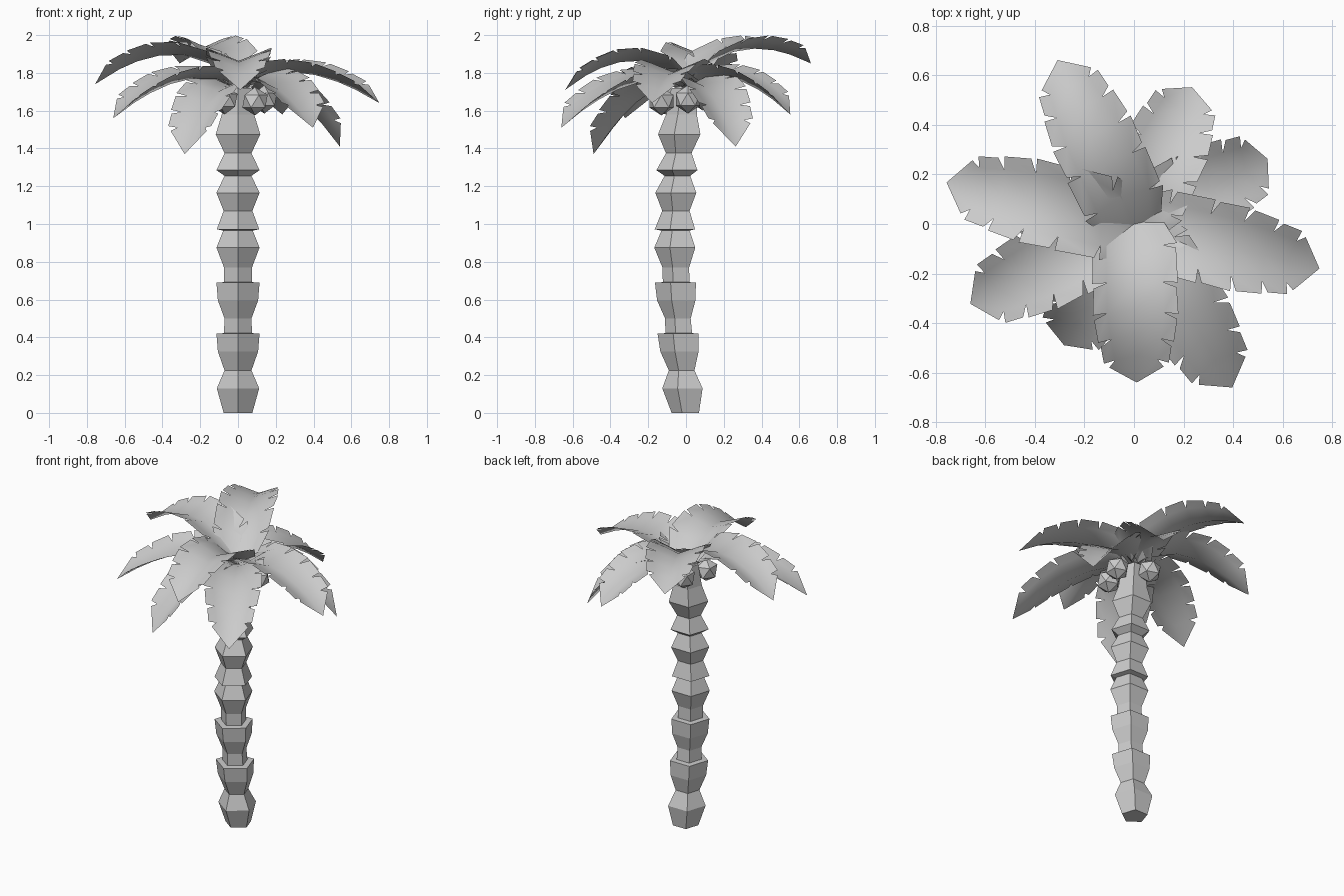
import bpy, bmesh, math
from mathutils import Vector

if "Cube" in bpy.data.objects:
    bpy.data.objects.remove(bpy.data.objects["Cube"])


def make_object(name, bm, smooth=False):
    me = bpy.data.meshes.new(name)
    for f in bm.faces:
        f.smooth = smooth
    bm.to_mesh(me)
    bm.free()
    ob = bpy.data.objects.new(name, me)
    bpy.context.collection.objects.link(ob)
    return ob


# Trunk: five-sided stacked cups (height, radius), bowed toward the front
profile = [(0, .08), (.13, .118), (.225, .075), (.325, .112), (.42, .12), (.422, .078),
           (.5, .075), (.595, .112), (.69, .12), (.692, .078), (.77, .078), (.875, .12),
           (.965, .082), (.972, .118), (1.07, .08), (1.165, .12), (1.255, .075),
           (1.285, .12), (1.375, .075), (1.475, .124), (1.58, .09), (1.72, .075)]
bm = bmesh.new()
rings = []
for z, r in profile:
    cy = .004 - .052 * math.sin(math.pi * min(z / 1.8, 1))
    rings.append([bm.verts.new((r * math.cos(a), cy + r * math.sin(a), z))
                  for a in (math.radians(-90 + 72 * k) for k in range(5))])
for lo, hi in zip(rings, rings[1:]):
    for k in range(5):
        j = (k + 1) % 5
        bm.faces.new((lo[k], lo[j], hi[j], hi[k]))
bm.faces.new(rings[0][::-1])
bm.faces.new(rings[-1])
make_object("trunk", bm)

# Coconuts under the crown
for i, loc in enumerate([(.14, .01, 1.66), (.09, -.13, 1.65), (-.07, -.11, 1.655), (-.045, .09, 1.675)]):
    bm = bmesh.new()
    bmesh.ops.create_icosphere(bm, subdivisions=1, radius=.075)
    make_object(f"coconut_{i + 1}", bm).location = loc


# Frond: arched V-section sheet with notched edges and a pointed tip
def frond(name, angle, reach, tip_z, arch_z, base_z=1.71):
    a = math.radians(angle)
    out = Vector((math.cos(a), math.sin(a), 0))
    side = Vector((-math.sin(a), math.cos(a), 0))
    up = Vector((0, 0, 1))
    p0 = out * -.03 + up * base_z
    p1 = out * reach * .38 + up * arch_z
    p2 = out * reach + up * tip_z

    def point(t, w):
        p = p0 * (1 - t) ** 2 + p1 * 2 * t * (1 - t) + p2 * t * t
        d = ((p1 - p0) * (1 - t) + (p2 - p1) * t).normalized()
        n = side.cross(d) * -1
        if n.dot(up) < 0:
            n = -n
        return p + side * w + n * abs(w) * .4

    def width(t):
        return min(.09 + .4 * t, .173) if t < .65 else .173 - .2 * (t - .65)

    rows = [0, .24, .45, .61, .75, .86]
    bm = bmesh.new()
    mid = [bm.verts.new(point(t, 0)) for t in rows]
    tip = bm.verts.new(point(1, 0))
    for s in (-1, 1):
        inner = [bm.verts.new(point(t, s * width(t) * .66)) for t in rows]
        faces = []
        for k in range(len(rows) - 1):
            t0, t1 = rows[k], rows[k + 1]
            faces.append((mid[k], mid[k + 1], inner[k + 1], inner[k]))
            o0 = bm.verts.new(point(t0 + .03, s * width(t0 + .03) * .97))
            o1 = bm.verts.new(point(t1 + .005, s * width(t1)))
            faces.append((inner[k], inner[k + 1], o1, o0))
        o = bm.verts.new(point(.89, s * .11))
        faces += [(mid[-1], tip, inner[-1]), (inner[-1], tip, o)]
        for f in faces:
            bm.faces.new(f if s < 0 else f[::-1])
    bmesh.ops.recalc_face_normals(bm, faces=bm.faces)
    if sum(f.normal.z for f in bm.faces) < 0:
        bmesh.ops.reverse_faces(bm, faces=bm.faces)
    make_object(name, bm, True)


# Crown: four raised fronds and five drooping ones
upper = [(-89, .64, 1.71, 2.02), (-13.5, .77, 1.64, 1.93), (115, .73, 1.85, 2.06), (167.5, .775, 1.74, 2.07)]
lower = [(-59, .77, 1.51, 1.87), (26, .6, 1.41, 1.87), (67, .6, 1.58, 1.90),
         (206, .735, 1.56, 1.89), (240, .565, 1.37, 1.83)]
for i, f in enumerate(upper):
    frond(f"upper_frond_{i + 1}", *f)
for i, f in enumerate(lower):
    frond(f"lower_frond_{i + 1}", *f)
